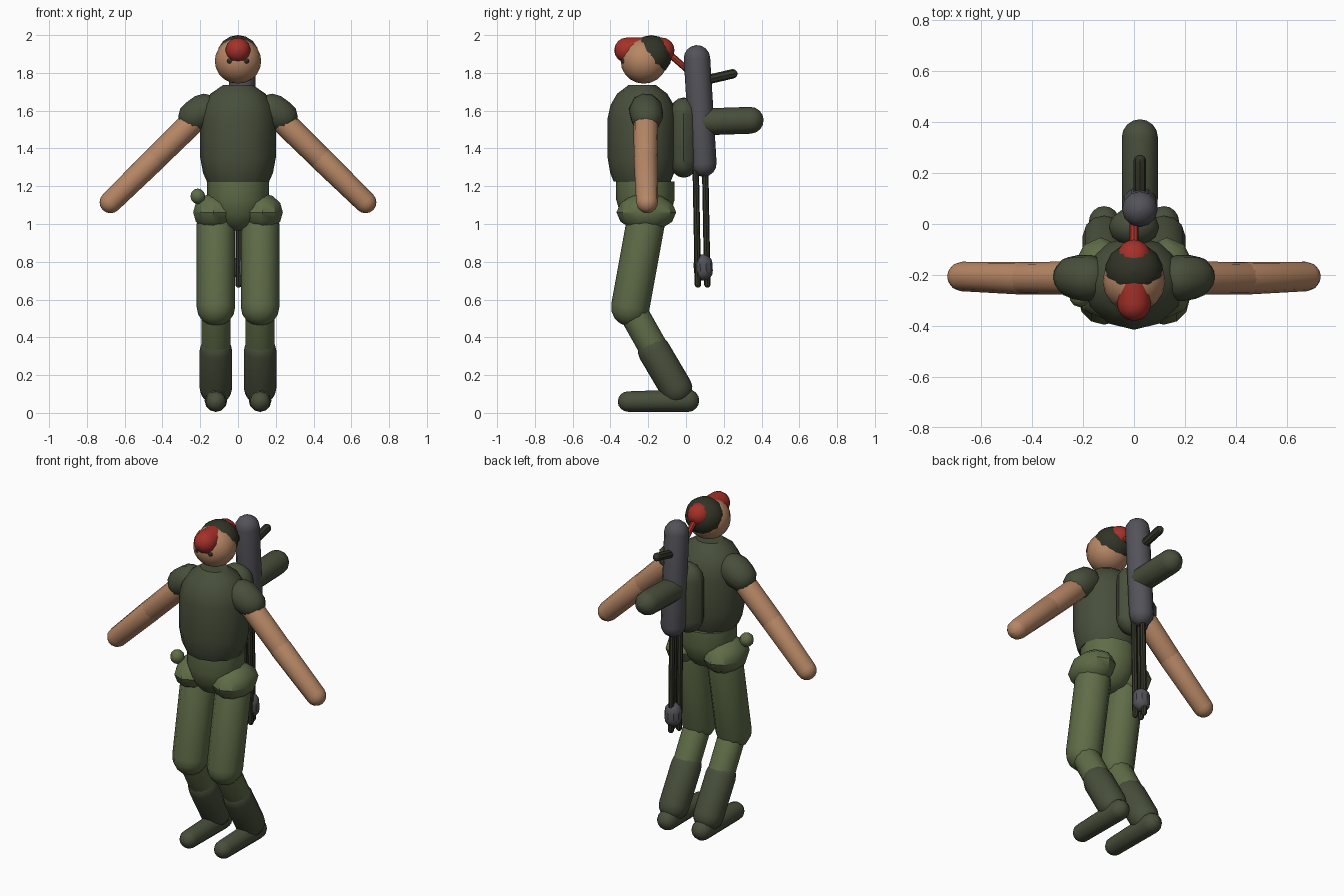
import bpy
import bmesh
import math
from mathutils import Vector

cube = bpy.data.objects.get("Cube")
if cube:
    bpy.data.objects.remove(cube, do_unlink=True)


def material(name, colour):
    m = bpy.data.materials.new(name)
    m.use_nodes = True
    m.diffuse_color = (*colour, 1)
    m.node_tree.nodes["Principled BSDF"].inputs["Base Color"].default_value = (*colour, 1)
    return m


OLIVE = material("dark olive cloth", (0.065, 0.078, 0.044))
GREEN = material("green trousers", (0.115, 0.15, 0.064))
SKIN = material("tan skin", (0.47, 0.24, 0.13))
RED = material("red cloth", (0.38, 0.03, 0.022))
DARK = material("near black", (0.032, 0.034, 0.02))
STEEL = material("gunmetal", (0.085, 0.085, 0.1))


def lathe(name, profile, mat, origin=(0, 0, 0), axis=(0, 0, 1), scale=(1, 1), sides=12):
    """Revolve (radius, height) points around an axis; ends are capped."""
    bm = bmesh.new()
    turn = Vector((0, 0, 1)).rotation_difference(Vector(axis))
    rings = []
    for r, h in profile:
        ring = []
        for i in range(sides):
            a = 2 * math.pi * i / sides
            p = Vector((r * scale[0] * math.sin(a), r * scale[1] * math.cos(a), h))
            ring.append(bm.verts.new(Vector(origin) + turn @ p))
        rings.append(ring)
    for low, high in zip(rings, rings[1:]):
        for i in range(sides):
            j = (i + 1) % sides
            bm.faces.new((low[i], low[j], high[j], high[i]))
    bm.faces.new(rings[0])
    bm.faces.new(rings[-1])
    bmesh.ops.remove_doubles(bm, verts=bm.verts, dist=0.00001)
    bmesh.ops.recalc_face_normals(bm, faces=bm.faces)
    mesh = bpy.data.meshes.new(name)
    bm.to_mesh(mesh)
    bm.free()
    mesh.materials.append(mat)
    ob = bpy.data.objects.new(name, mesh)
    bpy.context.collection.objects.link(ob)
    bpy.ops.object.select_all(action='DESELECT')
    ob.select_set(True)
    bpy.context.view_layer.objects.active = ob
    bpy.ops.object.shade_smooth_by_angle(angle=math.radians(35))
    return ob


def capsule(name, start, end, r, mat, r_end=None, scale=(1, 1), sides=12, rings=4):
    """Round-ended tube between two centres."""
    start, end = Vector(start), Vector(end)
    length = (end - start).length
    r_end = r_end or r
    steps = [max(k / rings, 0.002) * math.pi / 2 for k in range(rings + 1)]
    profile = [(r * math.sin(a), -r * math.cos(a)) for a in steps]
    profile += [(r_end * math.sin(a), length + r_end * math.cos(a)) for a in reversed(steps)]
    return lathe(name, profile, mat, start, (end - start).normalized(), scale, sides)


def ball(name, centre, radii, mat, sides=12, rings=8):
    """Ellipsoid."""
    steps = [min(max(k / rings, 0.001), 0.999) * math.pi for k in range(rings + 1)]
    profile = [(math.sin(a), -radii[2] * math.cos(a)) for a in steps]
    return lathe(name, profile, mat, centre, scale=radii[:2], sides=sides)


# Torso, waist and belt pouch
BODY_Y = -0.232
lathe("torso", [(0.165, 1.225), (0.185, 1.27), (0.2, 1.35), (0.2, 1.56),
                (0.183, 1.63), (0.145, 1.69), (0.08, 1.735)],
      OLIVE, (0, BODY_Y, 0), scale=(1, 0.915))
lathe("waist", [(0.03, 0.965), (0.09, 0.99), (0.14, 1.05), (0.165, 1.13), (0.165, 1.226)],
      GREEN, (0, -0.215, 0), scale=(1, 0.94))
ball("belt_pouch", (-0.213, -0.285, 1.147), (0.041, 0.041, 0.041), GREEN, 10, 6)

# Head, hair, headband and eyes
ball("head", (0, -0.223, 1.863), (0.123, 0.123, 0.12), SKIN, 16, 10)
ball("hair", (0, -0.183, 1.892), (0.114, 0.108, 0.108), DARK, 14, 8)
capsule("headband", (0, -0.313, 1.92), (0, -0.128, 1.92), 0.067, RED)
capsule("headband_tail", (0, -0.1, 1.91), (0, 0.015, 1.81), 0.017, RED, sides=8)

# Limbs, once for each side
for side, s in (("left", 1), ("right", -1)):
    leg = s * 0.117
    ball(side + "_eye", (s * 0.043, -0.327, 1.863), (0.016, 0.016, 0.016), DARK, 8, 6)
    capsule(side + "_sleeve", (s * 0.18, -0.212, 1.6), (s * 0.23, -0.208, 1.57),
            0.092, OLIVE, 0.087, sides=10, rings=3)
    elbow = (s * 0.44, -0.213, 1.345)
    capsule(side + "_upper_arm", (s * 0.2, -0.212, 1.58), elbow, 0.066, SKIN, 0.063)
    capsule(side + "_forearm", elbow, (s * 0.675, -0.206, 1.115), 0.064, SKIN, 0.058)
    ball(side + "_hip", (s * 0.13, -0.21, 1.062), (0.113, 0.158, 0.1), GREEN, 10, 6)
    knee = (leg, -0.295, 0.56)
    capsule(side + "_thigh", (leg, -0.215, 1.0), knee, 0.102, GREEN)
    capsule(side + "_shin", knee, (leg, -0.12, 0.25), 0.077, GREEN)
    capsule(side + "_boot_shaft", (leg, -0.17, 0.33), (leg, -0.052, 0.13), 0.086, OLIVE)
    capsule(side + "_boot_foot", (leg, -0.307, 0.06), (leg, 0.01, 0.065), 0.054, OLIVE, 0.06)

# Back pack
capsule("back_pack", (0, -0.012, 1.335), (0, -0.012, 1.58), 0.09, OLIVE, scale=(1.1, 0.85))

# Slung multi-barrel gun
GUN_X = 0.023
capsule("gun_body", (GUN_X, 0.092, 1.32), (GUN_X, 0.058, 1.877), 0.07, STEEL)
capsule("gun_drum", (GUN_X, 0.1, 1.541), (GUN_X, 0.34, 1.549), 0.071, OLIVE)
capsule("gun_grip", (GUN_X, 0.08, 1.756), (GUN_X, 0.247, 1.795), 0.025, DARK, sides=8)
for n, (dx, dy) in enumerate(((-0.02, -0.025), (0.02, -0.025), (0, 0.025))):
    capsule("gun_barrel_%d" % (n + 1), (GUN_X + dx, 0.088 + dy, 0.68),
            (GUN_X + dx, 0.076 + dy, 1.32), 0.017, DARK, sides=8)
capsule("gun_muzzle_block", (GUN_X, 0.092, 0.75), (GUN_X, 0.09, 0.79), 0.05, STEEL, sides=10)
